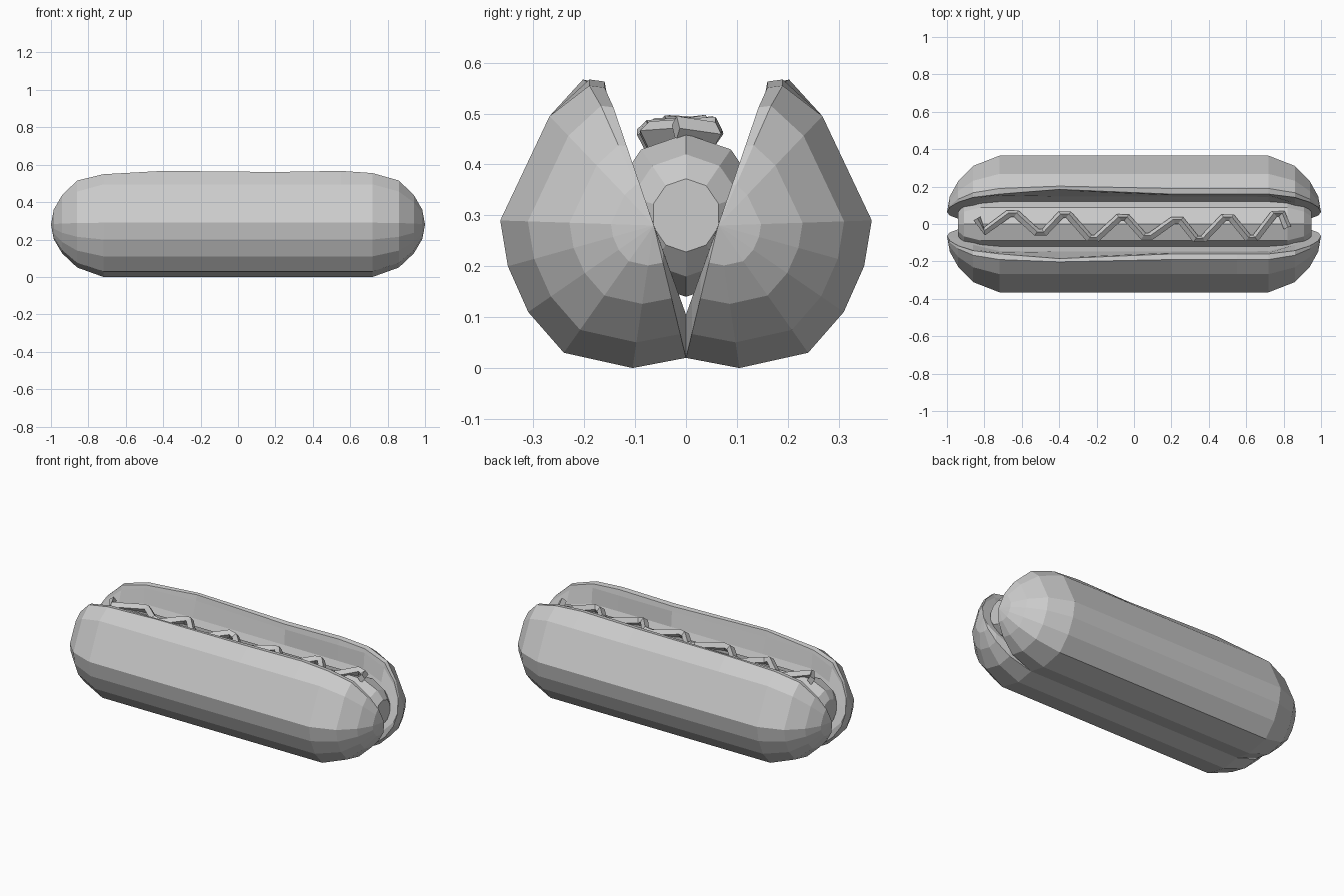
import bpy, bmesh, math

cube = bpy.data.objects.get("Cube")
if cube:
    bpy.data.objects.remove(cube, do_unlink=True)

grey = bpy.data.materials.new("plain grey")
grey.use_nodes = True
colour = (0.6, 0.6, 0.6, 1)
grey.diffuse_color = colour
grey.node_tree.nodes["Principled BSDF"].inputs["Base Color"].default_value = colour


def loft(name, rings, tips=None):
    """Skin a row of closed rings; end in tip points or flat caps."""
    bm = bmesh.new()
    rows = [[bm.verts.new(p) for p in ring] for ring in rings]
    for a, b in zip(rows, rows[1:]):
        for i in range(len(a)):
            j = (i + 1) % len(a)
            bm.faces.new((a[i], a[j], b[j], b[i]))
    for k, row in enumerate((rows[0], rows[-1])):
        if tips:
            tip = bm.verts.new(tips[k])
            for i in range(len(row)):
                bm.faces.new((row[i], row[(i + 1) % len(row)], tip))
        else:
            bm.faces.new(row)
    bmesh.ops.recalc_face_normals(bm, faces=bm.faces)
    mesh = bpy.data.meshes.new(name)
    bm.to_mesh(mesh)
    bm.free()
    mesh.materials.append(grey)
    obj = bpy.data.objects.new(name, mesh)
    bpy.context.collection.objects.link(obj)
    return obj


# Bun half: outer skin from the hinge round to the lip
OUTER = [(0, .02), (.105, 0), (.24, .03), (.31, .11), (.35, .2), (.365, .29), (.268, .495)]
TIP = (.063, .28)
# x, scale, lip shift outwards, lip drop, groove width
STATIONS = [(-.985, .28, 0, 0, .121), (-.94, .55, 0, 0, .121), (-.86, .82, 0, 0, .121),
            (-.72, 1, 0, .018, .145), (-.4, 1, .025, 0, .147), (.2, 1, 0, .006, .147),
            (.55, 1, 0, 0, .147), (.72, 1, 0, .012, .145),
            (.86, .82, 0, 0, .121), (.94, .55, 0, 0, .121), (.985, .28, 0, 0, .121)]


def bun_half(name, side):
    rings = []
    for x, s, shift, drop, groove in STATIONS:
        lip = [(.19 + shift / 2, .567 - drop), (.16 + shift, .563 - drop),
               (.154 + shift, .53), (groove, .44), (groove * .75, .36), (0, .105)]
        rings.append([(x, side * (TIP[0] + (y - TIP[0]) * s), TIP[1] + (z - TIP[1]) * s)
                      for y, z in OUTER + lip])
    loft(name, rings, [(e, side * TIP[0], TIP[1]) for e in (-1, 1)])


bun_half("bun_front_half", -1)
bun_half("bun_back_half", 1)

# Sausage: ten-sided capsule with blunt ends
sausage = []
for x, s in [(-.94, .45), (-.91, .75), (-.82, 1), (.82, 1), (.91, .75), (.95, .45)]:
    sausage.append([(x, .15 * s * math.sin(a), .3 + .16 * s * math.cos(a))
                    for a in (i * math.tau / 10 for i in range(10))])
loft("sausage", sausage)

# Sauce: zigzag four-sided ribbon with blunted turns
TURNS = [(-.84, .03), (-.8, -.04), (-.65, .055), (-.5, -.045), (-.37, .05), (-.22, -.075),
         (-.06, .035), (.07, -.065), (.23, .02), (.35, -.08), (.5, .035),
         (.63, -.075), (.77, .055), (.82, -.02)]
path = []
for i, (x, y) in enumerate(TURNS):
    for dx in ((-.02, .02) if 1 < i < len(TURNS) - 1 else (0,)):
        path.append((x + dx, y, .475 - 2 * y * y))
ribbon = []
for i, (x, y, z) in enumerate(path):
    a, b = path[max(i - 1, 0)], path[min(i + 1, len(path) - 1)]
    dx, dy = b[0] - a[0], b[1] - a[1]
    length = math.hypot(dx, dy)
    nx, ny = -dy / length, dx / length
    lift = .006 * math.sin(i * 2.1)
    ribbon.append([(x + nx * w, y + ny * w, z + lift + h)
                   for w, h in ((.021, -.004), (.004, .02), (-.021, .002), (0, -.03))])
loft("sauce", ribbon)
